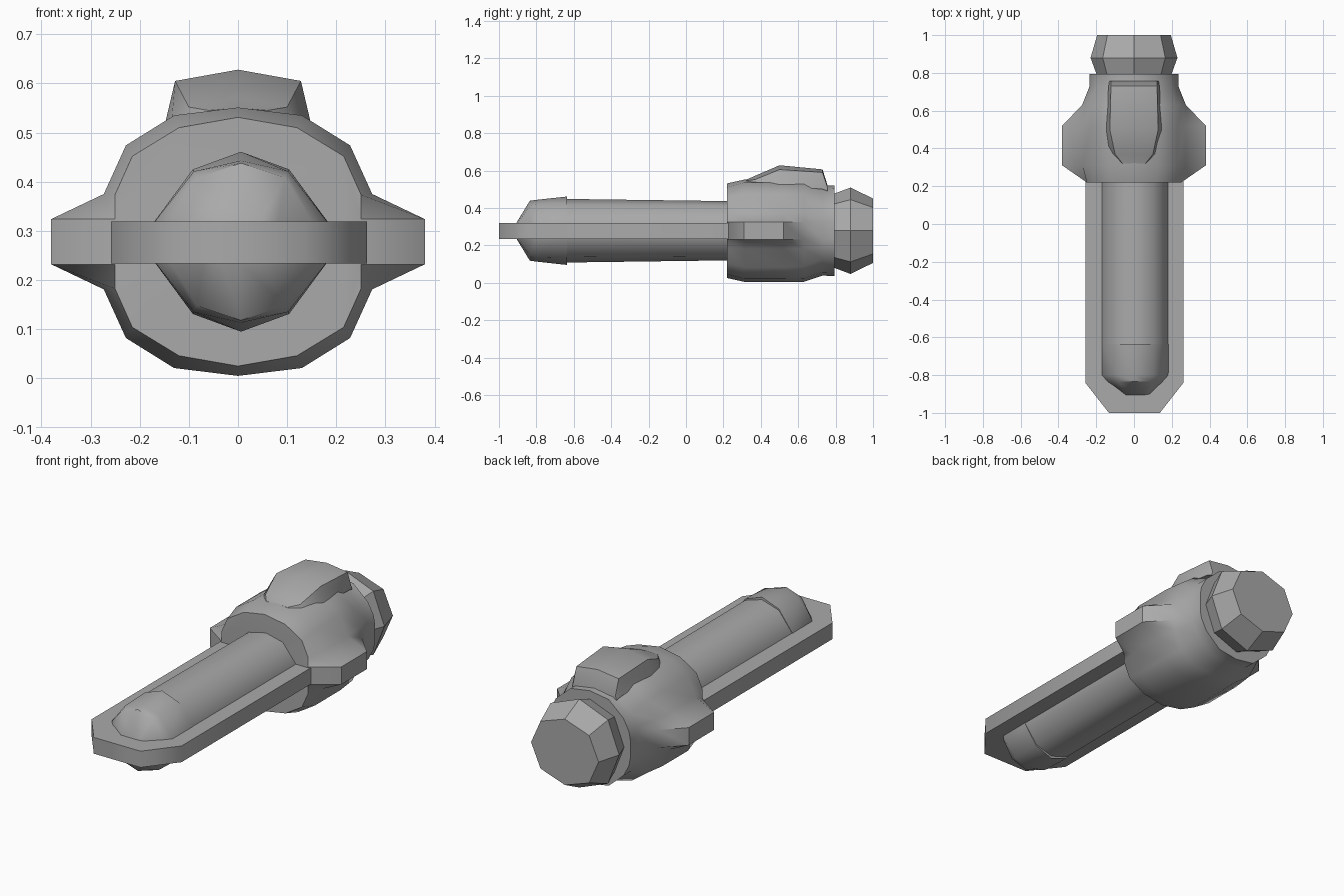
import bpy
import bmesh

cube = bpy.data.objects.get("Cube")
if cube:
    bpy.data.objects.remove(cube)

MID = 0.278  # height of the long axis

grey = bpy.data.materials.new("mid grey")
grey.use_nodes = True
colour = (0.4, 0.4, 0.4, 1)
grey.diffuse_color = colour
grey.node_tree.nodes["Principled BSDF"].inputs["Base Color"].default_value = colour


def finish(bm, name, angle):
    bmesh.ops.recalc_face_normals(bm, faces=bm.faces)
    mesh = bpy.data.meshes.new(name)
    bm.to_mesh(mesh)
    bm.free()
    mesh.materials.append(grey)
    obj = bpy.data.objects.new(name, mesh)
    bpy.context.collection.objects.link(obj)
    bpy.ops.object.select_all(action='DESELECT')
    obj.select_set(True)
    bpy.context.view_layer.objects.active = obj
    bpy.ops.object.shade_smooth_by_angle(angle=angle)
    return obj


def section(half, both=True):
    """Mirror a half outline (top to side) across x, and across z if both."""
    right = list(half)
    if both:
        right += [(x, -z) for x, z in reversed(half) if z > 0]
    return right + [(-x, z) for x, z in reversed(right) if x > 0]


def loft(name, rings, both=True, mid=MID, shift=0.0, angle=0.7):
    """Skin half outlines placed along y and cap both ends."""
    bm = bmesh.new()
    loops = [[bm.verts.new((x + shift, y, z + mid)) for x, z in section(half, both)]
             for y, half in rings]
    n = len(loops[0])
    for a, b in zip(loops, loops[1:]):
        for i in range(n):
            j = (i + 1) % n
            bm.faces.new((a[i], a[j], b[j], b[i]))
    bm.faces.new(loops[0])
    bm.faces.new(loops[-1])
    return finish(bm, name, angle)


# Housing with flared side lugs
wide = [(0, .273), (.13, .257), (.228, .196), (.273, .097), (.38, .046)]
loft("housing", [
    (.22, [(0, .253), (.12, .232), (.215, .174), (.25, .096), (.25, .046)]),
    (.31, wide),
    (.52, wide),
    (.63, [(0, .273), (.13, .255), (.22, .19), (.258, .095), (.275, .046)]),
    (.73, [(0, .24), (.11, .222), (.195, .15), (.227, .09), (.235, .046)]),
    (.795, [(0, .242), (.11, .225), (.195, .15), (.227, .09), (.235, .046)]),
])

# Raised hump on top of the housing
loft("top_hump", [
    (.32, [(0, .55), (.06, .545), (.09, .5)]),
    (.37, [(0, .572), (.1, .552), (.137, .5)]),
    (.5, [(0, .628), (.128, .605), (.148, .52)]),
    (.73, [(0, .606), (.122, .59), (.135, .5)]),
    (.757, [(0, .52), (.122, .51), (.13, .49)]),
], both=False, mid=0)


# Eight-sided rear cap
def octagon(r, w):
    return [(0, r), (w * .72, r * .72), (w, 0)]


loft("rear_cap", [(.77, octagon(.19, .19)), (.88, octagon(.231, .23)),
                  (1.0, octagon(.172, .195))], angle=0.45)

# Barrel and its tapered nose
loft("barrel", [
    (-.64, [(0, .17), (.098, .14), (.175, .04)]),
    (.25, [(0, .158), (.098, .135), (.175, .04)]),
], shift=.006)
loft("nose", [
    (-.635, [(0, .183), (.098, .147), (.177, .04)]),
    (-.8, [(0, .165), (.096, .143), (.176, .04)]),
    (-.835, [(0, .16), (.09, .13), (.145, .04)]),
    (-.905, [(0, .045), (.04, .043), (.075, .035)]),
], shift=.006)

# Flat frame wrapping the barrel, with chamfered front corners
bm = bmesh.new()
outline = [(.26, .25), (.26, -.84), (.135, -1), (-.135, -1), (-.26, -.84), (-.26, .25)]
base = bm.faces.new([bm.verts.new((x + .002, y, .234)) for x, y in outline])
top = bmesh.ops.extrude_face_region(bm, geom=[base])["geom"]
for v in top:
    if isinstance(v, bmesh.types.BMVert):
        v.co.z = .319
finish(bm, "frame", 1.0)
